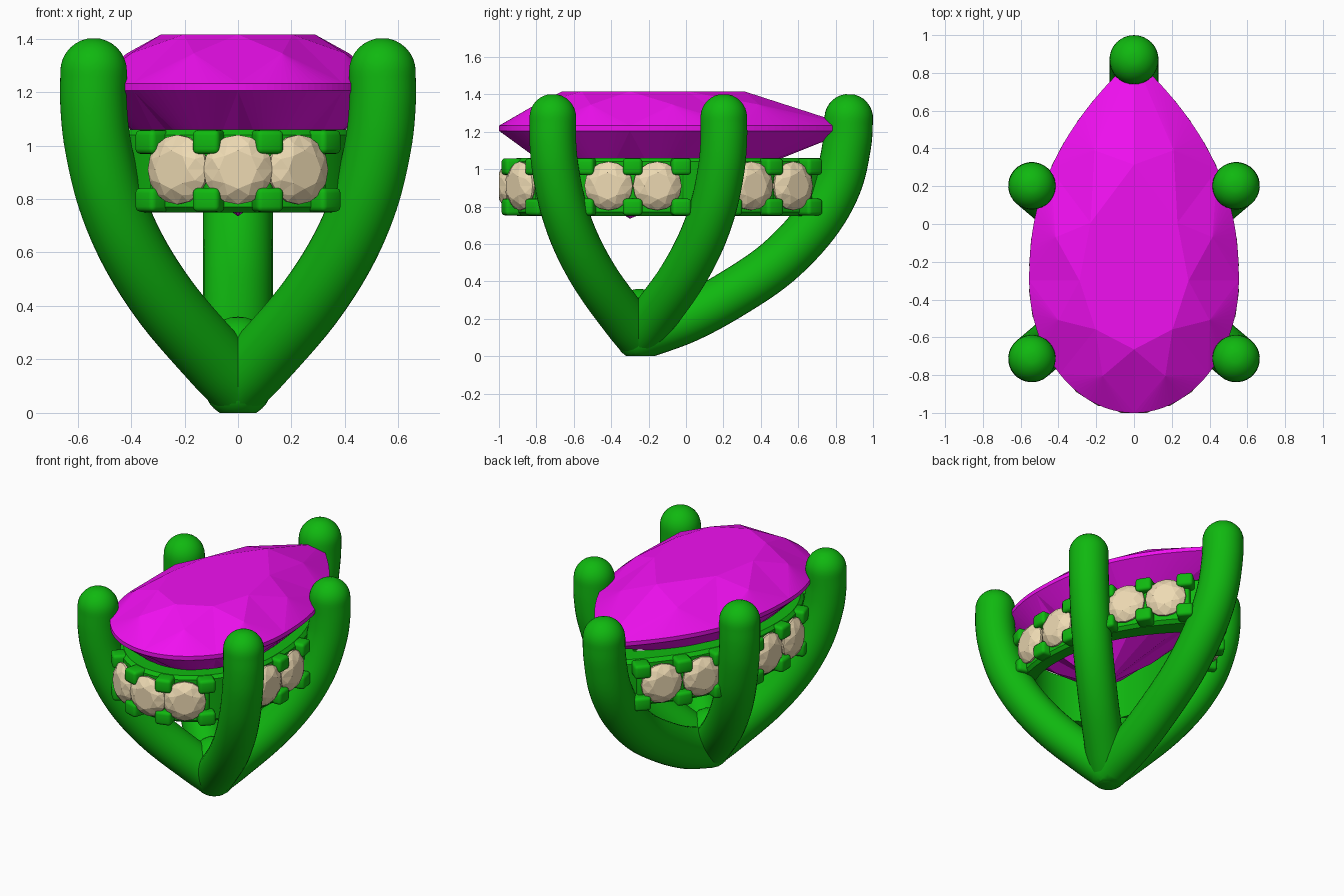
import bpy, bmesh
from math import sin, cos, pi, acos, asin
from mathutils import Vector, Matrix

if "Cube" in bpy.data.objects:
    bpy.data.objects.remove(bpy.data.objects["Cube"])


def material(name, rgb):
    m = bpy.data.materials.new(name)
    m.diffuse_color = (*rgb, 1)
    m.use_nodes = True
    m.node_tree.nodes["Principled BSDF"].inputs["Base Color"].default_value = m.diffuse_color
    return m


METAL = material("green_metal", (0.005, 0.48, 0.005))
GEM = material("magenta_gem", (0.87, 0.005, 0.87))
PALE = material("pale_gem", (0.85, 0.70, 0.45))


def finish(bm, name, mat, smooth=None):
    bmesh.ops.recalc_face_normals(bm, faces=bm.faces)
    me = bpy.data.meshes.new(name)
    bm.to_mesh(me)
    bm.free()
    ob = bpy.data.objects.new(name, me)
    bpy.context.collection.objects.link(ob)
    me.materials.append(mat)
    if smooth:
        bpy.ops.object.select_all(action='DESELECT')
        ob.select_set(True)
        bpy.context.view_layer.objects.active = ob
        bpy.ops.object.shade_smooth_by_angle(angle=smooth)
    return ob


# Pear outline: t = 0 at the pointed back, pi at the round front
def pear(t):
    t = (t + pi) % (2 * pi) - pi
    sign, a = (1 if t >= 0 else -1), abs(t)
    if a < pi / 2:
        s = 1 - a / (pi / 2)
        return Vector((sign * 0.555 * (1 - s ** 2.3), -0.3 + 1.18 * s))
    return Vector((sign * 0.555 * sin(a), -0.3 + 0.7 * cos(a)))


def pear_normal(t):
    d = pear(t + 0.01) - pear(t - 0.01)
    return Vector((-d.y, d.x)).normalized()


def t_at_y(y):
    return acos((y + 0.3) / 0.7) if y < -0.3 else pi / 2 * (1 - (y + 0.3) / 1.18)


def t_at_front_x(x):
    return pi - asin(x / 0.555)


# Brilliant cut: table, star, kite and girdle facets above; mains below
def brilliant(bm, outline, n, centre, table, mid, girdle, low, culet, mat=Matrix()):
    c = Vector(centre)

    def vert(t, scale, z):
        p = c + (outline(t) - c) * scale
        return bm.verts.new(mat @ Vector((p.x, p.y, z)))
    step = 2 * pi / 8
    T = [vert(j * step, *table) for j in range(8)]
    M = [vert((j + .5) * step, *mid) for j in range(8)]
    L = [vert((j + .5) * step, *low) for j in range(8)]
    G, H = [[vert(i * 2 * pi / n, 1, z) for i in range(n)] for z in girdle]
    C = bm.verts.new(mat @ Vector((c.x, c.y, culet)))
    face = bm.faces.new
    face(T)
    k = n // 8
    for j in range(8):
        face((T[j], T[(j + 1) % 8], M[j]))
        face((T[j], M[j], G[j * k]))
        face((T[j], G[j * k], M[j - 1]))
        face((C, L[j], H[j * k]))
        face((C, H[j * k], L[j - 1]))
        for i in range(j * k, j * k + k):
            q = (i + 1) % n
            face((M[j], G[i], G[q]))
            face((L[j], H[i], H[q]))
            face((G[i], H[i], H[q], G[q]))


# Rounded tube along a path lying in one vertical plane
def tube(bm, base, heading, path, r, sides=32):
    d = Vector((*heading, 0)).normalized()
    n = Vector((-d.y, d.x, 0))
    P = [Vector((*base, 0)) + d * a + Vector((0, 0, z)) for a, z in path]
    P = [P[0] * 2 - P[1]] + P + [P[-1] * 2 - P[-2]]
    pts = []
    for i in range(1, len(P) - 2):
        a, b, c, e = P[i - 1:i + 3]
        for k in range(6):
            u = k / 6
            pts.append(0.5 * (2 * b + (c - a) * u + (2 * a - 5 * b + 4 * c - e) * u ** 2
                              + (3 * b - a - 3 * c + e) * u ** 3))
    pts.append(P[-2])
    tan = [(pts[min(i + 1, len(pts) - 1)] - pts[max(i - 1, 0)]).normalized() for i in range(len(pts))]
    caps = [k * pi / 16 for k in range(1, 8)]
    stations = [(pts[0] - tan[0] * r * sin(a), tan[0], r * cos(a)) for a in reversed(caps)]
    stations += [(p, t, r) for p, t in zip(pts, tan)]
    stations += [(pts[-1] + tan[-1] * r * sin(a), tan[-1], r * cos(a)) for a in caps]
    rings = []
    for p, t, rad in stations:
        m = n.cross(t)
        rings.append([bm.verts.new(p + rad * (cos(2 * pi * k / sides) * n + sin(2 * pi * k / sides) * m))
                      for k in range(sides)])
    for A, B in zip(rings, rings[1:]):
        for k in range(sides):
            q = (k + 1) % sides
            bm.faces.new((A[k], A[q], B[q], B[k]))
    bm.faces.new(rings[0])
    bm.faces.new(rings[-1])


def flatten_foot(bm):
    geom = bm.verts[:] + bm.edges[:] + bm.faces[:]
    cut = bmesh.ops.bisect_plane(bm, geom=geom, plane_co=(0, 0, 0), plane_no=(0, 0, -1), clear_outer=True)
    edges = [e for e in cut['geom_cut'] if isinstance(e, bmesh.types.BMEdge)]
    bmesh.ops.holes_fill(bm, edges=edges)


# Four side prongs and the back prong
side_path = [(0, .11), (.16, .2), (.48, .4), (.72, .6), (.88, .8), (.97, 1.0), (1, 1.15), (1, 1.277)]
back_path = [(0, .11), (.25, .2), (.5, .335), (.74, .5), (.94, .71), (1.06, .92), (1.11, 1.13), (1.12, 1.272)]
for name, x, y in (("front_right", 1, -1), ("front_left", -1, -1), ("back_right", 1, 1), ("back_left", -1, 1)):
    h = Vector((0.54 * x, 0.457 * y))
    bm = bmesh.new()
    tube(bm, (0, -0.255), h, [(f * h.length, z) for f, z in side_path], 0.125)
    flatten_foot(bm)
    finish(bm, name + "_prong", METAL, 0.6)
bm = bmesh.new()
tube(bm, (0, -0.25), (0, 1), back_path, 0.13)
flatten_foot(bm)
finish(bm, "back_prong", METAL, 0.6)

# Solid junction where the prongs meet
bm = bmesh.new()
bmesh.ops.create_uvsphere(bm, u_segments=32, v_segments=16, radius=1,
                          matrix=Matrix.Translation((0, -0.25, 0.19)) @ Matrix.Diagonal((.15, .15, .17, 1)))
finish(bm, "prong_junction", METAL, 0.6)

# Large pear stone
bm = bmesh.new()
brilliant(bm, pear, 128, (0, -0.3), (0.52, 1.415), (0.78, 1.345), (1.232, 1.205), (0.5, 0.93), 0.735)
finish(bm, "pear_stone", GEM)

# Gallery band following the pear outline
bm = bmesh.new()
N = 128
loops = [[], [], [], [], [], []]
profile = [(0.065, 0.77), (0.065, 1.04), (0.085, 1.06), (0.17, 1.06), (0.17, 0.75), (0.085, 0.75)]
for i in range(N):
    t = 2 * pi * i / N
    for loop, (off, z) in zip(loops, profile):
        p = Vector((0, -0.3)) + (pear(t) - Vector((0, -0.3))) * (1 - off / 0.62)
        loop.append(bm.verts.new((p.x, p.y, z)))
for a in range(6):
    A, B = loops[a], loops[(a + 1) % 6]
    for i in range(N):
        q = (i + 1) % N
        bm.faces.new((A[i], A[q], B[q], B[i]))
finish(bm, "gallery_band", METAL, 0.5)


def outward_frame(t, offset, z):
    p, n = pear(t), pear_normal(t)
    p = p - n * offset
    out, up = Vector((n.x, n.y, 0)), Vector((0, 0, 1))
    rot = Matrix((up.cross(out), up, out)).transposed().to_4x4()
    return Matrix.Translation((p.x, p.y, z)) @ rot


def both_sides(ts):
    return ts + [-t for t in ts]


# Small round stones set around the band
bm = bmesh.new()
stone_ts = [pi] + both_sides([t_at_front_x(.25)] + [t_at_y(y) for y in (-.42, -.15, .37, .6)])
for t in stone_ts:
    brilliant(bm, lambda a: Vector((cos(a), sin(a))) * 0.13, 16, (0, 0), (0.55, 0.045), (0.8, 0.03),
              (0.004, -0.008), (0.5, -0.06), -0.1, outward_frame(t, 0.045, 0.91))
finish(bm, "accent_stones", PALE)

# Rounded claws holding the small stones, in upper and lower rows
bm = bmesh.new()
claw_ts = both_sides([t_at_front_x(x) for x in (.125, .36)] + [t_at_y(y) for y in (-.55, -.285, -.02, .26, .485, .7)])
for t in claw_ts:
    for z in (0.797, 1.013):
        bmesh.ops.create_cube(bm, size=1, matrix=outward_frame(t, 0.06, z) @ Matrix.Diagonal((.105, .09, .11, 1)))
    # Narrow post between neighbouring stones
    bmesh.ops.create_cube(bm, size=1, matrix=outward_frame(t, 0.085, 0.905) @ Matrix.Diagonal((.05, .26, .06, 1)))
bmesh.ops.bevel(bm, geom=bm.edges[:], offset=0.02, segments=3, profile=0.5, affect='EDGES')
finish(bm, "gallery_claws", METAL, 0.6)
